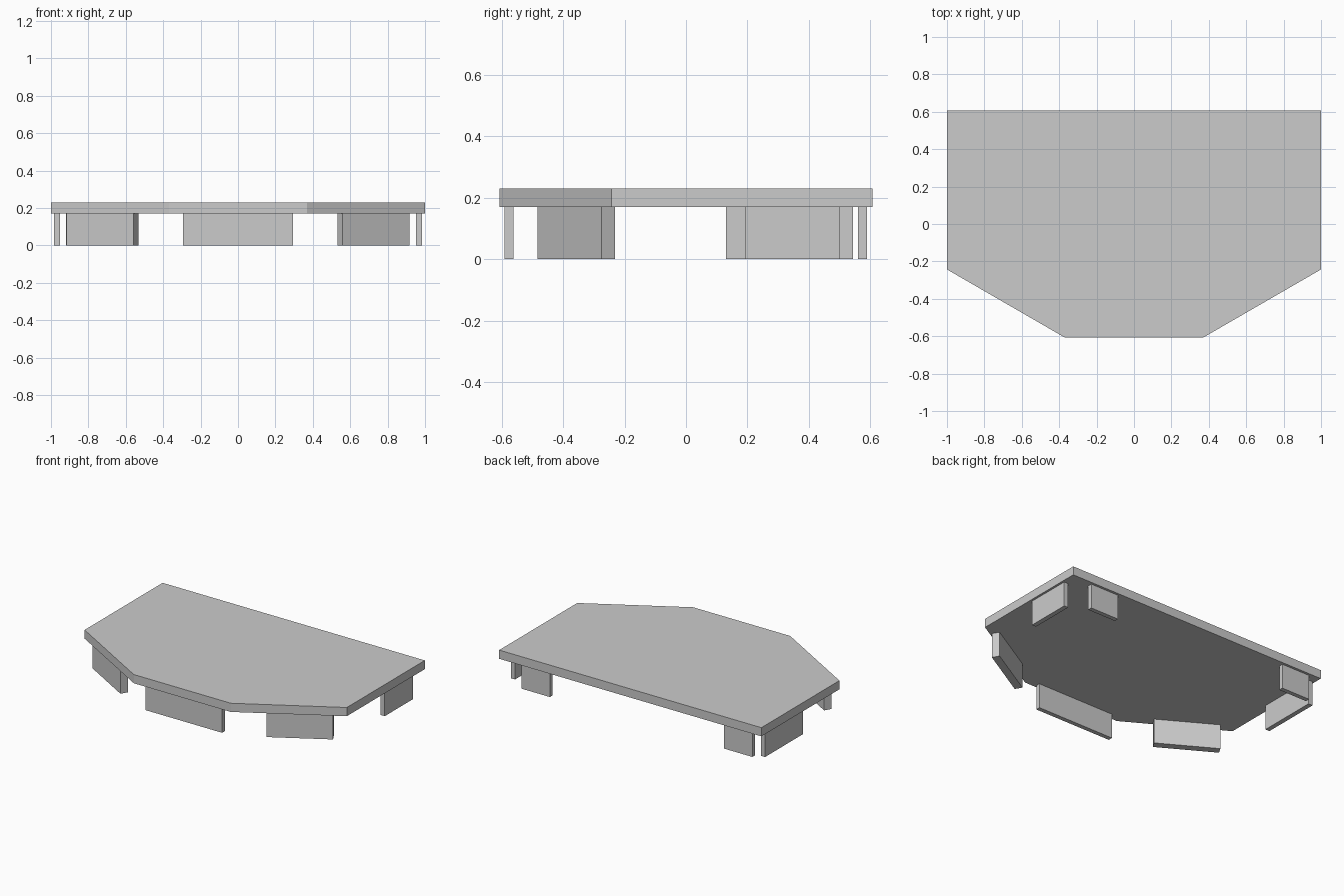
import bpy
import bmesh
from mathutils import Vector

cube = bpy.data.objects.get("Cube")
if cube:
    bpy.data.objects.remove(cube, do_unlink=True)

LEG_H = 0.17
TOP_Z = 0.23

grey = bpy.data.materials.new("light grey")
grey.use_nodes = True
grey.diffuse_color = (0.6, 0.6, 0.6, 1)
grey.node_tree.nodes["Principled BSDF"].inputs["Base Color"].default_value = (0.6, 0.6, 0.6, 1)


def prism(name, outline, z0, z1):
    """Extrude a flat outline from z0 up to z1."""
    bm = bmesh.new()
    base = bm.faces.new([bm.verts.new((x, y, z0)) for x, y in outline])
    top = bmesh.ops.extrude_face_region(bm, geom=[base])["geom"]
    verts = [v for v in top if isinstance(v, bmesh.types.BMVert)]
    bmesh.ops.translate(bm, verts=verts, vec=(0, 0, z1 - z0))
    bmesh.ops.recalc_face_normals(bm, faces=bm.faces)
    mesh = bpy.data.meshes.new(name)
    bm.to_mesh(mesh)
    bm.free()
    mesh.materials.append(grey)
    obj = bpy.data.objects.new(name, mesh)
    bpy.context.collection.objects.link(obj)
    return obj


def panel(name, start, end, thickness):
    """Upright board whose outer face runs start to end, thickened to its left."""
    a, b = Vector(start), Vector(end)
    d = (b - a).normalized()
    n = Vector((-d.y, d.x)) * thickness
    return prism(name, [a, b, b + n, a + n], 0, LEG_H)


# Top slab with two clipped front corners
half = [(0.37, -0.607), (1, -0.243), (1, 0.607)]
prism("top_slab", half + [(-x, y) for x, y in reversed(half)], LEG_H, TOP_Z)

# Front support
panel("front_panel", (-0.293, -0.592), (0.293, -0.592), 0.03)

# Angled supports under the clipped corners
panel("left_angled_panel", (0.558, -0.484), (0.918, -0.275), 0.051)
panel("right_angled_panel", (-0.918, -0.275), (-0.558, -0.484), 0.051)

# Side supports, the right one longer
panel("left_side_panel", (0.985, 0.192), (0.985, 0.502), 0.032)
panel("right_side_panel", (-0.985, 0.545), (-0.985, 0.13), 0.032)

# Back supports
panel("left_back_panel", (0.84, 0.59), (0.625, 0.59), 0.03)
panel("right_back_panel", (-0.704, 0.59), (-0.919, 0.59), 0.03)
